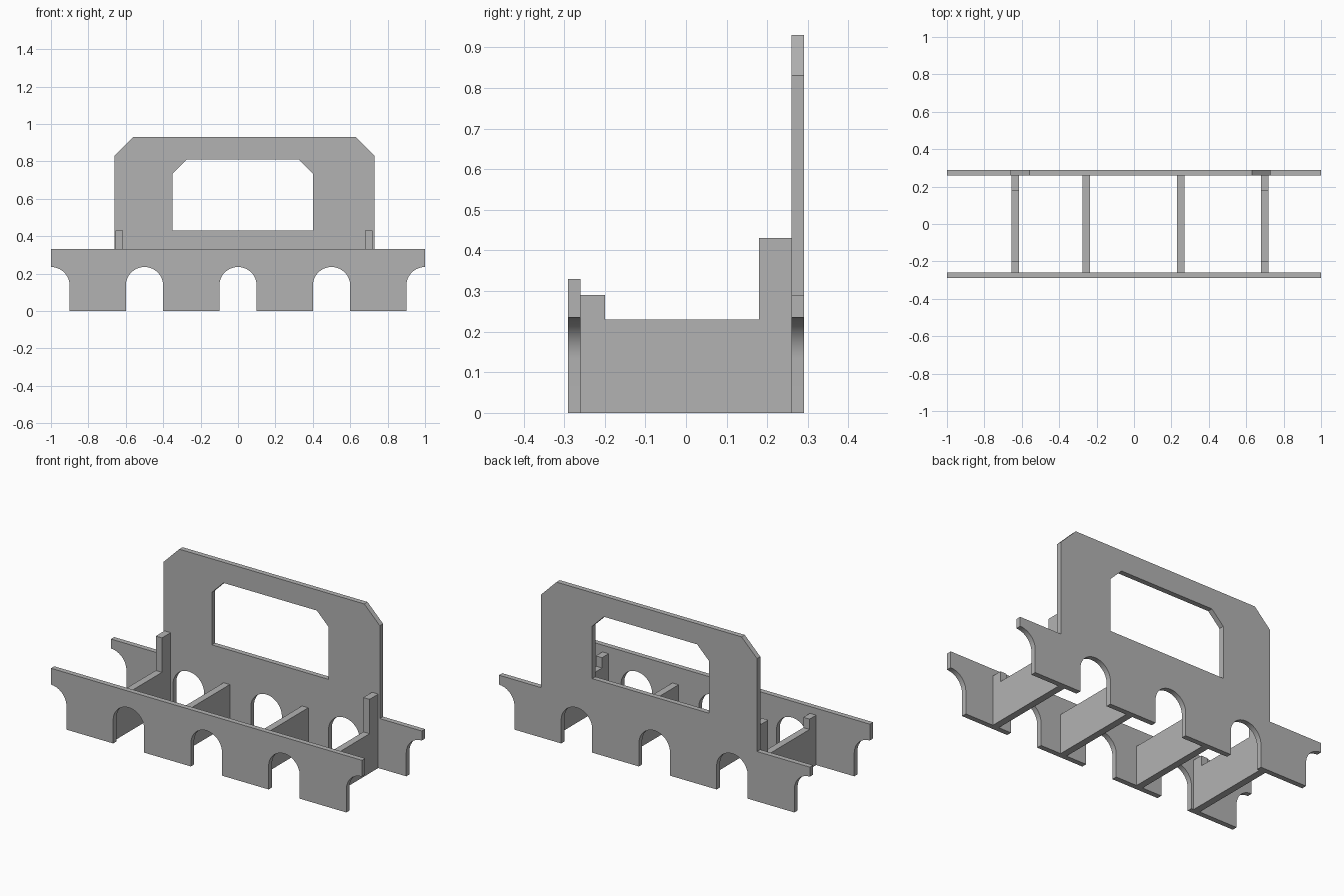
import bpy
import bmesh
from math import cos, sin, pi
from mathutils import Vector

cube = bpy.data.objects.get("Cube")
if cube:
    bpy.data.objects.remove(cube, do_unlink=True)

GREY = (0.45, 0.45, 0.45, 1)
mat = bpy.data.materials.new("plain grey")
mat.use_nodes = True
mat.diffuse_color = GREY
mat.node_tree.nodes["Principled BSDF"].inputs["Base Color"].default_value = GREY

THICK = 0.03          # long panels
RIB = 0.04            # cross ribs
INNER, OUTER = 0.26, 0.29
R, SPRING = 0.1, 0.135


def plate(name, points, offset):
    """Extrude a flat outline along the given vector."""
    bm = bmesh.new()
    face = bm.faces.new([bm.verts.new(p) for p in points])
    ext = bmesh.ops.extrude_face_region(bm, geom=[face])
    moved = [v for v in ext["geom"] if isinstance(v, bmesh.types.BMVert)]
    bmesh.ops.translate(bm, verts=moved, vec=Vector(offset))
    bmesh.ops.recalc_face_normals(bm, faces=bm.faces)
    mesh = bpy.data.meshes.new(name)
    bm.to_mesh(mesh)
    bm.free()
    mesh.materials.append(mat)
    obj = bpy.data.objects.new(name, mesh)
    bpy.context.collection.objects.link(obj)
    return obj


def select(obj):
    bpy.ops.object.select_all(action='DESELECT')
    obj.select_set(True)
    bpy.context.view_layer.objects.active = obj


def arc(cx, start, end, steps):
    angles = [start + (end - start) * i / steps for i in range(steps + 1)]
    return [(cx + R * cos(a), SPRING + R * sin(a)) for a in angles]


def arched_bottom():
    """Lower edge from left to right: half arch, three full arches, half arch."""
    pts = arc(-1, pi / 2, 0, 12) + [(-1 + R, 0)]
    for cx in (-0.5, 0, 0.5):
        pts += [(cx - R, 0)] + arc(cx, pi, 0, 24) + [(cx + R, 0)]
    return pts + [(1 - R, 0)] + arc(1, pi, pi / 2, 12)


def long_panel(name, top, y):
    outline = [(x, y, z) for x, z in arched_bottom() + top]
    return plate(name, outline, (0, THICK, 0))


def chamfered(x0, x1, z0, z1, c):
    """Rectangle with cut upper corners, listed from lower right to lower left."""
    return [(x1, z0), (x1, z1 - c), (x1 - c, z1),
            (x0 + c, z1), (x0, z1 - c), (x0, z0)]


# Front and back panels
front = long_panel("front_panel", [(1, 0.33), (-1, 0.33)], -OUTER)
back_top = [(1, 0.29)] + chamfered(-0.66, 0.73, 0.29, 0.93, 0.1) + [(-1, 0.29)]
back = long_panel("back_panel", back_top, INNER)

# Window through the back panel
opening = [(x, INNER - 0.1, z) for x, z in chamfered(-0.35, 0.4, 0.43, 0.81, 0.075)]
cutter = plate("window_cutter", opening, (0, 0.3, 0))
cutter.hide_render = True
cut = back.modifiers.new("window", 'BOOLEAN')
cut.operation, cut.solver, cut.object = 'DIFFERENCE', 'EXACT', cutter
select(back)
bpy.ops.object.modifier_apply(modifier=cut.name)
bpy.data.objects.remove(cutter, do_unlink=True)

for panel in (front, back):
    select(panel)
    bpy.ops.object.shade_smooth_by_angle(angle=pi / 6)

# Cross ribs: the outer two rise at both ends
plain = [(-INNER, 0), (INNER, 0), (INNER, 0.23), (-INNER, 0.23)]
raised = plain[:2] + [(INNER, 0.43), (0.18, 0.43), (0.18, 0.23),
                      (-0.2, 0.23), (-0.2, 0.29), (-INNER, 0.29)]
ribs = {"right_outer_rib": (-0.635, raised), "right_inner_rib": (-0.255, plain),
        "left_inner_rib": (0.25, plain), "left_outer_rib": (0.7, raised)}
for name, (x, profile) in ribs.items():
    plate(name, [(x - RIB / 2, y, z) for y, z in profile], (RIB, 0, 0))
